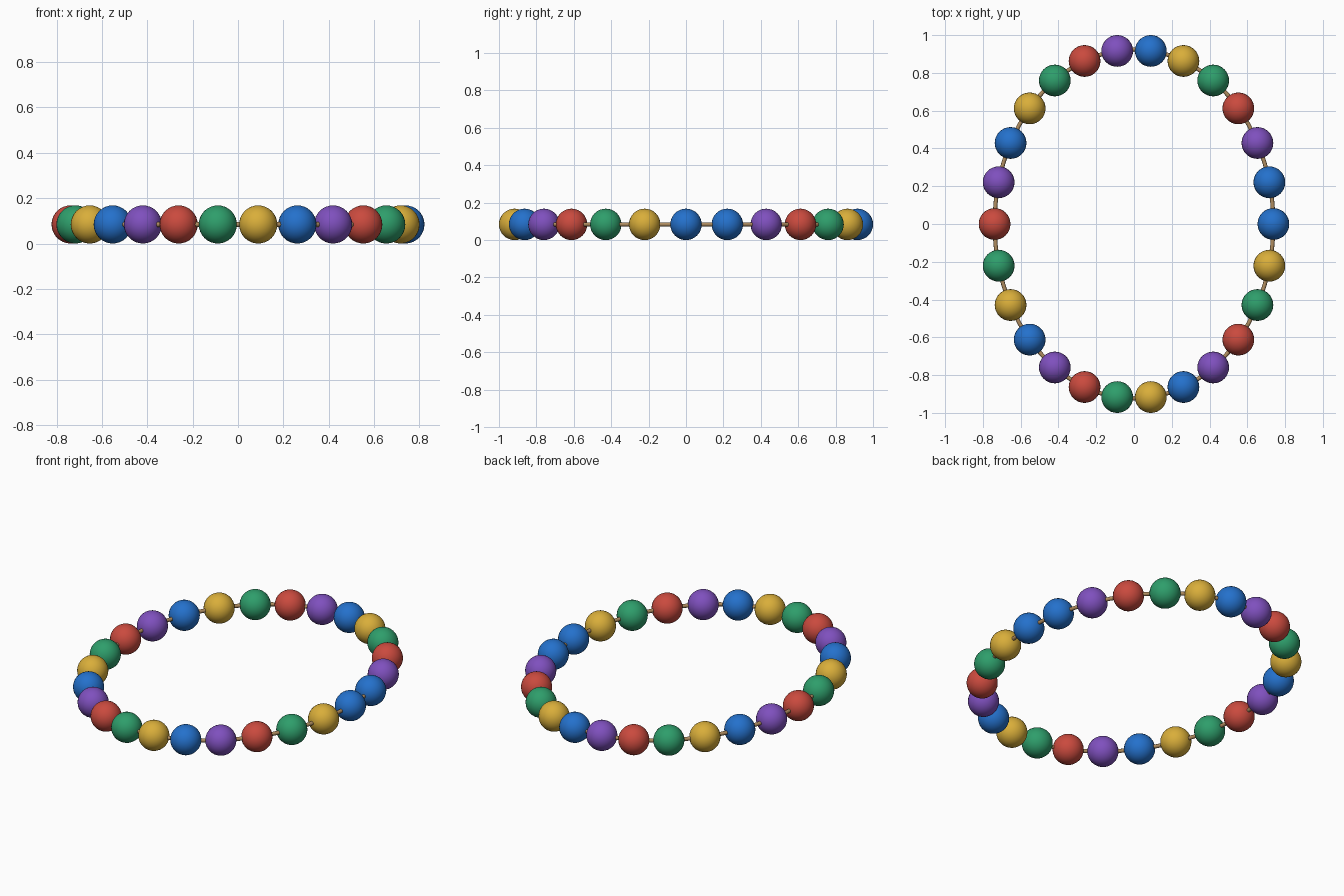
import bpy, math

if "Cube" in bpy.data.objects:
    bpy.data.objects.remove(bpy.data.objects["Cube"])

COUNT = 26                 # beads around the oval
A, B = 0.738, 0.923        # oval half-widths in x and y
R = 0.084                  # bead radius
CORD = 0.011               # cord radius


def material(name, rgb):
    m = bpy.data.materials.new(name)
    lin = [((c / 255 + 0.055) / 1.055) ** 2.4 for c in rgb]
    m.diffuse_color = (*lin, 1)
    m.use_nodes = True
    m.node_tree.nodes["Principled BSDF"].inputs["Base Color"].default_value = m.diffuse_color
    return m


# Bead colours in their repeating order
colours = [
    material("blue", (36, 113, 204)),
    material("purple", (127, 80, 190)),
    material("red", (202, 74, 62)),
    material("green", (46, 158, 107)),
    material("yellow", (217, 174, 58)),
]
tan = material("tan_cord", (176, 141, 96))

# Beads, one shared mesh per colour
meshes = []
for mat in colours:
    bpy.ops.mesh.primitive_uv_sphere_add(segments=32, ring_count=16, radius=R)
    ob = bpy.context.object
    bpy.ops.object.shade_smooth()
    ob.data.materials.append(mat)
    meshes.append(ob.data)
    bpy.data.objects.remove(ob)

for i in range(COUNT):
    t = 2 * math.pi * i / COUNT
    # The pattern restarts after the first bead, so two blues meet
    mesh = meshes[0 if i == 0 else (i - 1) % 5]
    bead = bpy.data.objects.new(f"bead_{i + 1:02d}", mesh)
    bead.location = (A * math.cos(t), B * math.sin(t), R)
    bpy.context.collection.objects.link(bead)

# Cord: closed oval curve through the bead centres
curve = bpy.data.curves.new("cord", 'CURVE')
curve.dimensions = '3D'
curve.bevel_depth = CORD
curve.bevel_resolution = 3
N = COUNT * 4
spline = curve.splines.new('POLY')
spline.points.add(N - 1)
for k, p in enumerate(spline.points):
    t = 2 * math.pi * k / N
    p.co = (A * math.cos(t), B * math.sin(t), R, 1)
spline.use_cyclic_u = True
spline.use_smooth = True
curve.materials.append(tan)
cord = bpy.data.objects.new("cord", curve)
bpy.context.collection.objects.link(cord)
